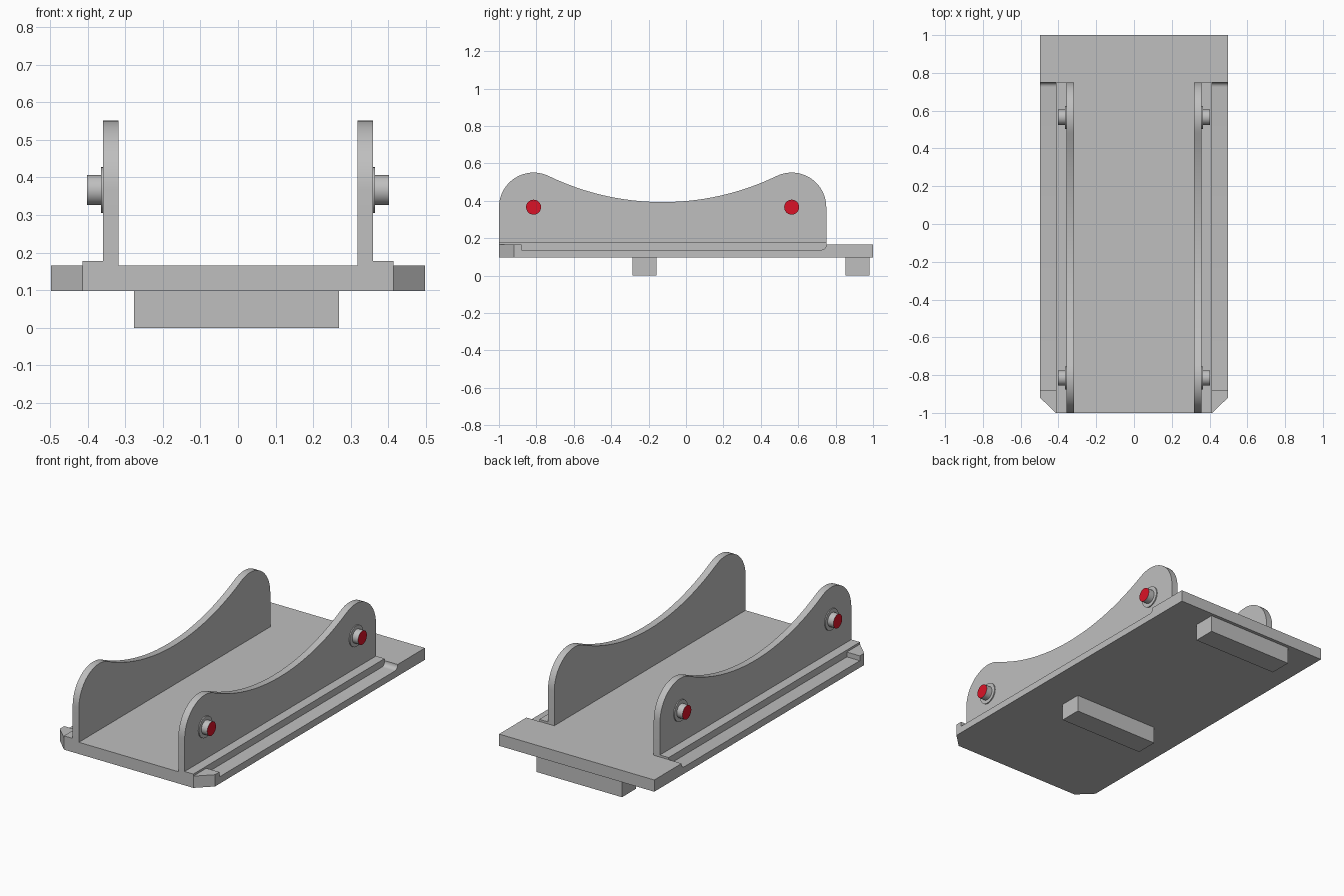
import bpy, bmesh, math
from mathutils import Vector, Matrix

if "Cube" in bpy.data.objects:
    bpy.data.objects.remove(bpy.data.objects["Cube"])


def material(name, rgb):
    m = bpy.data.materials.new(name)
    m.diffuse_color = (*rgb, 1)
    m.use_nodes = True
    m.node_tree.nodes["Principled BSDF"].inputs["Base Color"].default_value = m.diffuse_color
    return m


GREY = material("grey", (0.52, 0.52, 0.52))
RED = material("red", (0.70, 0.006, 0.02))


def finish(name, bm, mats=(GREY,)):
    bmesh.ops.recalc_face_normals(bm, faces=bm.faces)
    mesh = bpy.data.meshes.new(name)
    bm.to_mesh(mesh)
    bm.free()
    for m in mats:
        mesh.materials.append(m)
    ob = bpy.data.objects.new(name, mesh)
    bpy.context.collection.objects.link(ob)
    return ob


def prism(name, pts, axis, lo, hi):
    """Extrude an outline along x (outline in y, z) or z (outline in x, y)."""
    place = (lambda a, b, t: (t, a, b)) if axis == "x" else (lambda a, b, t: (a, b, t))
    bm = bmesh.new()
    face = bm.faces.new([bm.verts.new(place(a, b, lo)) for a, b in pts])
    ext = bmesh.ops.extrude_face_region(bm, geom=[face])["geom"]
    verts = [v for v in ext if isinstance(v, bmesh.types.BMVert)]
    bmesh.ops.translate(bm, verts=verts, vec=Vector(place(0, 0, hi - lo)))
    return finish(name, bm)


def rect(a0, a1, b0, b1):
    return [(a0, b0), (a1, b0), (a1, b1), (a0, b1)]


def arc(cy, cz, r, a0, a1, n):
    return [(cy + r * math.cos(a0 + (a1 - a0) * i / n),
             cz + r * math.sin(a0 + (a1 - a0) * i / n)) for i in range(n + 1)]


def activate(ob):
    bpy.ops.object.select_all(action="DESELECT")
    ob.select_set(True)
    bpy.context.view_layer.objects.active = ob


def smooth(ob):
    activate(ob)
    bpy.ops.object.shade_smooth_by_angle(angle=math.radians(30))


BOTTOM, DECK = 0.098, 0.166
W = 0.497          # half width of the base
STEP = 0.414       # inner edge of the side grooves
BACK = 0.75        # rear end of walls and grooves

# base plate with clipped front corners
base = prism("base_plate", [(-STEP, -1), (STEP, -1), (W, -0.92), (W, 1),
                            (-W, 1), (-W, -0.92)], "z", BOTTOM, DECK)

# side grooves, rounded at the rear
groove = [(-0.88, 0.25), (-0.88, 0.138)] \
    + arc(BACK - 0.025, 0.163, 0.025, -math.pi / 2, 0, 6) + [(BACK, 0.25)]
for s in (-1, 1):
    cutter = prism("groove_cutter", groove, "x", *sorted((s * STEP, s * 0.6)))
    cutter.hide_render = True
    mod = base.modifiers.new("groove", "BOOLEAN")
    mod.operation, mod.solver, mod.object = "DIFFERENCE", "EXACT", cutter
    activate(base)
    bpy.ops.object.modifier_apply(modifier=mod.name)
    bpy.data.objects.remove(cutter)
smooth(base)

# wall outline: two round lobes joined by a tangent hollow
R, PZ, MID, LOW = 0.185, 0.366, -0.125, 0.393
D = 0.69                       # lobe distance from the middle
h = LOW - PZ
BIG = (D * D + h * h - R * R) / (2 * (R - h))
up = math.atan2(h + BIG, D)    # direction from front lobe to hollow centre
outline = [(-1, DECK)] + arc(MID - D, PZ, R, math.pi, up, 18)
outline += arc(MID, LOW + BIG, BIG, math.pi + up, 2 * math.pi - up, 24)[1:-1]
outline += arc(MID + D, PZ, R, math.pi - up, 0, 18) + [(BACK, DECK)]

for s, side in ((-1, "left"), (1, "right")):
    wall = prism(side + "_wall", outline, "x", *sorted((s * 0.3185, s * 0.3585)))
    smooth(wall)
    # raised ledge at the foot of the wall
    prism(side + "_ledge", rect(*sorted((s * 0.3585, s * STEP)), -1, BACK),
          "z", DECK, 0.178)
    # pins with collars and red ends
    for y, end in ((MID - D, "front"), (MID + D, "rear")):
        for part, r, x1 in (("collar", 0.061, 0.3645), ("pin", 0.04, 0.4015)):
            bm = bmesh.new()
            x0 = 0.355
            bmesh.ops.create_cone(
                bm, cap_ends=True, segments=32, radius1=r, radius2=r, depth=x1 - x0,
                matrix=Matrix.Translation((s * (x0 + x1) / 2, y, PZ))
                @ Matrix.Rotation(math.pi / 2, 4, "Y"))
            bm.normal_update()
            for f in bm.faces:
                if part == "pin" and f.normal.x * s > 0.9:
                    f.material_index = 1
            ob = finish(f"{side}_{end}_{part}", bm,
                        (GREY, RED) if part == "pin" else (GREY,))
            smooth(ob)

# cross bars underneath
for name, y0, y1 in (("middle_foot", -0.287, -0.158), ("rear_foot", 0.852, 0.981)):
    prism(name, rect(-0.277, 0.269, y0, y1), "z", 0, BOTTOM)
